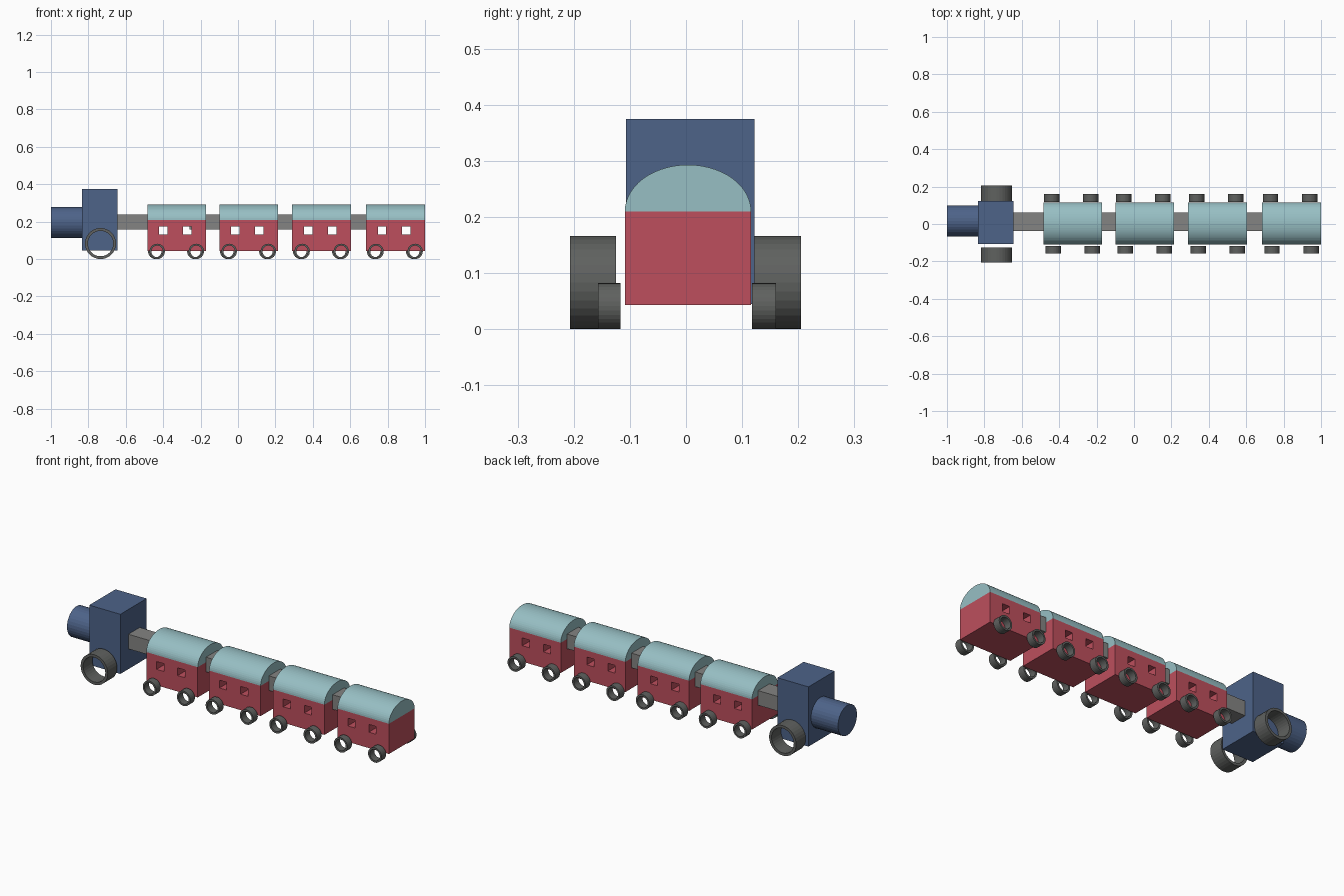
import bpy, bmesh, math
from mathutils import Matrix, Vector

if "Cube" in bpy.data.objects:
    bpy.data.objects.remove(bpy.data.objects["Cube"], do_unlink=True)


def material(name, rgb):
    m = bpy.data.materials.new(name)
    m.use_nodes = True
    m.diffuse_color = (*rgb, 1)
    bsdf = next(n for n in m.node_tree.nodes if n.type == 'BSDF_PRINCIPLED')
    bsdf.inputs["Base Color"].default_value = (*rgb, 1)
    return m


BLUE = material("engine blue", (0.075, 0.125, 0.25))
RED = material("carriage red", (0.51, 0.078, 0.11))
TEAL = material("roof pale teal", (0.31, 0.52, 0.55))
GREY = material("coupling grey", (0.23, 0.23, 0.225))
DARK = material("wheel dark grey", (0.115, 0.12, 0.115))


def finish(bm, name, mat):
    bmesh.ops.recalc_face_normals(bm, faces=bm.faces)
    mesh = bpy.data.meshes.new(name)
    bm.to_mesh(mesh)
    bm.free()
    mesh.materials.append(mat)
    ob = bpy.data.objects.new(name, mesh)
    bpy.context.scene.collection.objects.link(ob)
    return ob


def box(name, mat, x, y, z):
    """Box from (low, high) ranges on each axis."""
    bm = bmesh.new()
    size = [b - a for a, b in (x, y, z)]
    mid = [(a + b) / 2 for a, b in (x, y, z)]
    bmesh.ops.create_cube(bm, size=1, matrix=Matrix.Translation(mid) @ Matrix.Diagonal((*size, 1)))
    return finish(bm, name, mat)


def extrude_x(name, mat, profile, x):
    """Extrude a closed (y, z) profile along x."""
    bm = bmesh.new()
    face = bm.faces.new([bm.verts.new((x[0], y, z)) for y, z in profile])
    new = bmesh.ops.extrude_face_region(bm, geom=[face], use_keep_orig=True)["geom"]
    verts = [g for g in new if isinstance(g, bmesh.types.BMVert)]
    bmesh.ops.translate(bm, verts=verts, vec=Vector((x[1] - x[0], 0, 0)))
    return finish(bm, name, mat)


def wheel(name, x, y, radius, inner):
    """Open ring standing on the ground, its axle along y."""
    bm = bmesh.new()
    n = 32
    loops = []
    for r, yy in ((radius, y[0]), (radius, y[1]), (inner, y[1]), (inner, y[0])):
        angles = [math.tau * i / n for i in range(n)]
        loops.append([bm.verts.new((x + r * math.cos(a), yy, radius + r * math.sin(a))) for a in angles])
    for k in range(4):
        a, b = loops[k], loops[(k + 1) % 4]
        for i in range(n):
            j = (i + 1) % n
            bm.faces.new((a[i], a[j], b[j], b[i]))
    return finish(bm, name, DARK)


def arc(cy, cz, ry, rz, turn, steps):
    return [(cy + ry * math.cos(turn * i / steps), cz + rz * math.sin(turn * i / steps))
            for i in range(steps + 1)]


# Engine
box("cab", BLUE, (-0.835, -0.645), (-0.107, 0.122), (0.045, 0.375))
extrude_x("boiler", BLUE, arc(0.017, 0.195, 0.083, 0.083, math.tau, 32)[:-1], (-1, -0.83))
wheel("engine_wheel_right", -0.735, (-0.207, -0.125), 0.083, 0.068)
wheel("engine_wheel_left", -0.735, (0.122, 0.205), 0.083, 0.068)

# Carriages
LENGTH = 0.315
STARTS = (-0.485, -0.1, 0.29, 0.685)
for n, x0 in enumerate(STARTS, 1):
    x = (x0, x0 + LENGTH)
    body = box(f"carriage_body_{n}", RED, x, (-0.109, 0.116), (0.043, 0.21))
    # Window openings pass right through the body
    for off in (0.085, 0.214):
        wx = x0 + off
        cutter = box("window_cutter", RED, (wx - 0.022, wx + 0.022), (-0.2, 0.2), (0.131, 0.174))
        cutter.hide_render = True
        mod = body.modifiers.new("window", 'BOOLEAN')
        mod.operation = 'DIFFERENCE'
        mod.solver = 'EXACT'
        mod.object = cutter
        bpy.context.view_layer.objects.active = body
        bpy.ops.object.modifier_apply(modifier=mod.name)
        bpy.data.objects.remove(cutter, do_unlink=True)
    extrude_x(f"carriage_roof_{n}", TEAL, arc(0.0035, 0.21, 0.1125, 0.083, math.pi, 28), x)
    for end, off in (("front", 0.053), ("rear", 0.262)):
        wheel(f"carriage_{n}_{end}_wheel_right", x0 + off, (-0.157, -0.117), 0.041, 0.031)
        wheel(f"carriage_{n}_{end}_wheel_left", x0 + off - 0.008, (0.118, 0.16), 0.041, 0.031)

# Couplings
for n, x in enumerate(((-0.645, -0.48), (-0.26, -0.09), (0.21, 0.295), (0.6, 0.69)), 1):
    box(f"coupling_{n}", GREY, x, (-0.037, 0.062), (0.157, 0.238))
